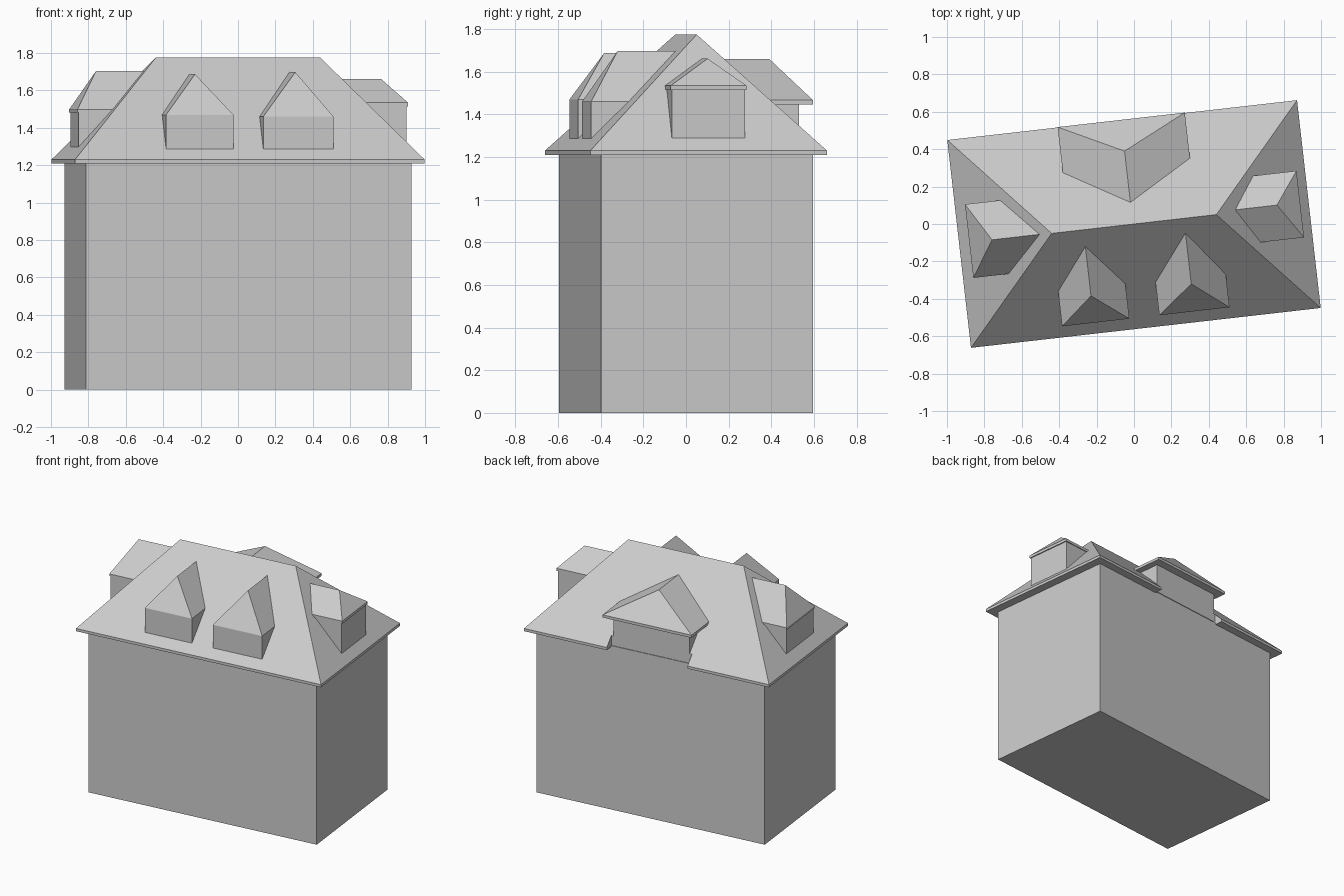
import bpy, bmesh, math
from mathutils import Matrix, Vector

if "Cube" in bpy.data.objects:
    bpy.data.objects.remove(bpy.data.objects["Cube"])

# One plain material
grey = bpy.data.materials.new("plain_grey")
grey.use_nodes = True
colour = (0.6, 0.6, 0.6, 1)
grey.diffuse_color = colour
grey.node_tree.nodes["Principled BSDF"].inputs["Base Color"].default_value = colour

# The house is turned slightly on its plot
TURN = Matrix.Rotation(math.radians(6.5), 4, "Z")
WALL_X, WALL_Y = 0.876, 0.50
EAVE_X, EAVE_Y, RIDGE_X = 0.941, 0.559, 0.443
SOFFIT, EAVE, RIDGE = 1.21, 1.23, 1.775


def solid(name, points):
    """Flat-faced convex solid around the given corner points."""
    bm = bmesh.new()
    for p in points:
        bm.verts.new(p)
    bmesh.ops.convex_hull(bm, input=bm.verts[:])
    bmesh.ops.dissolve_limit(bm, angle_limit=0.01, verts=bm.verts[:], edges=bm.edges[:])
    bmesh.ops.recalc_face_normals(bm, faces=bm.faces[:])
    bm.transform(TURN)
    mesh = bpy.data.meshes.new(name)
    bm.to_mesh(mesh)
    bm.free()
    mesh.materials.append(grey)
    obj = bpy.data.objects.new(name, mesh)
    bpy.context.collection.objects.link(obj)
    return obj


def box(x0, x1, y0, y1, z0, z1):
    return [(x, y, z) for x in (x0, x1) for y in (y0, y1) for z in (z0, z1)]


def roof_depth(sideways, z):
    """Distance from the centre at which the main roof reaches height z."""
    outer, inner = (EAVE_X, RIDGE_X) if sideways else (EAVE_Y, 0)
    return outer - (z - EAVE) / (RIDGE - EAVE) * (outer - inner)


def dormer(name, out, centre, half, front, eave, ridge, ridge_front, ridge_at,
           wall_half, wall_front, fascia=0.02):
    """Hipped dormer; lengths run outward along `out` and across it."""
    out = Vector((*out, 0))
    across = Vector((abs(out.y), abs(out.x), 0))
    sideways = abs(out.x) > 0.5

    def at(d, s, z):
        return out * d + across * s + Vector((0, 0, z))

    eave_back = roof_depth(sideways, eave) - 0.02
    ridge_back = roof_depth(sideways, ridge) - 0.005
    roof = [at(ridge_front, ridge_at, ridge), at(ridge_back, ridge_at, ridge)]
    walls = []
    for side in (-1, 1):
        for z in (eave - fascia, eave):
            roof += [at(d, centre + side * half, z) for d in (front, eave_back)]
        for z in (EAVE - 0.005, eave - fascia):
            walls += [at(d, centre + side * wall_half, z) for d in (wall_front, eave_back)]
    solid(name + "_roof", roof)
    solid(name + "_walls", walls)


# Main body
solid("house_walls", box(-WALL_X, WALL_X, -WALL_Y, WALL_Y, 0, SOFFIT + 0.01))

# Hipped main roof
main_roof = solid("main_roof",
                  box(-EAVE_X, EAVE_X, -EAVE_Y, EAVE_Y, SOFFIT, EAVE)
                  + [(-RIDGE_X, 0, RIDGE), (RIDGE_X, 0, RIDGE)])

# Notch in the rear eave where the wall runs up into the rear dormer
cutter = solid("eave_notch_cutter", box(-0.315, 0.305, 0.495, 0.7, 1.1, 1.5))
cutter.hide_render = True
notch = main_roof.modifiers.new("eave_notch", "BOOLEAN")
notch.operation, notch.solver, notch.object = "DIFFERENCE", "EXACT", cutter
bpy.context.view_layer.objects.active = main_roof
bpy.ops.object.modifier_apply(modifier=notch.name)
bpy.data.objects.remove(cutter)

# Dormers on each slope
dormer("front_right_dormer", (0, -1), -0.263, 0.181, 0.50, 1.47, 1.687, 0.356, -0.272,
       0.181, 0.50)
dormer("front_left_dormer", (0, -1), 0.268, 0.189, 0.50, 1.46, 1.698, 0.353, 0.268,
       0.189, 0.50)
dormer("left_dormer", (1, 0), 0.005, 0.179, 0.895, 1.535, 1.662, 0.771, 0.014,
       0.173, 0.887)
dormer("right_dormer", (-1, 0), 0.009, 0.198, 0.886, 1.497, 1.704, 0.764, 0.002,
       0.192, 0.879, 0.015)
dormer("rear_dormer", (0, 1), -0.005, 0.342, 0.561, 1.467, 1.661, 0.393, -0.006,
       0.292, WALL_Y)
